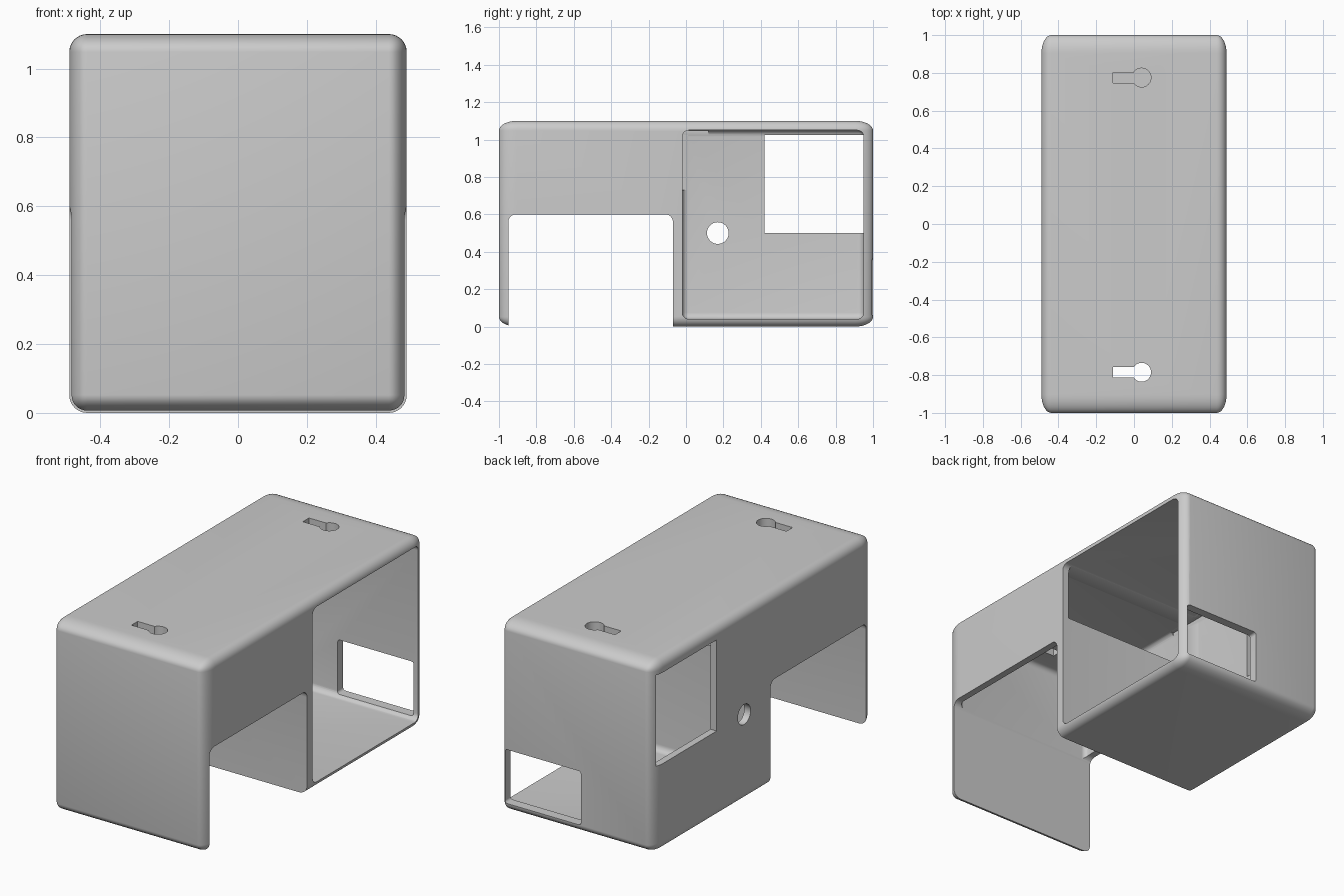
import bpy, bmesh
from mathutils import Vector, Matrix

scene_cube = bpy.data.objects.get("Cube")
if scene_cube:
    bpy.data.objects.remove(scene_cube, do_unlink=True)

grey = bpy.data.materials.new("light_grey")
grey.use_nodes = True
colour = (0.6, 0.6, 0.6, 1)
grey.diffuse_color = colour
grey.node_tree.nodes["Principled BSDF"].inputs["Base Color"].default_value = colour


def finish(name, bm):
    bmesh.ops.recalc_face_normals(bm, faces=bm.faces)
    mesh = bpy.data.meshes.new(name)
    bm.to_mesh(mesh)
    bm.free()
    mesh.materials.append(grey)
    obj = bpy.data.objects.new(name, mesh)
    bpy.context.collection.objects.link(obj)
    return obj


def rounded_box(name, low, high, radius=0, axes="xyz", stretch=1, segments=6):
    """Box from low to high; edges along the given axes are rounded."""
    low, high = Vector(low), Vector(high)
    size, centre = high - low, (low + high) / 2
    size.y /= stretch
    bm = bmesh.new()
    bmesh.ops.create_cube(bm, size=1, matrix=Matrix.Diagonal((*size, 1)))
    if radius:
        def along(edge):
            d = edge.verts[0].co - edge.verts[1].co
            return "xyz"[max(range(3), key=lambda i: abs(d[i]))]
        edges = [e for e in bm.edges if along(e) in axes]
        bmesh.ops.bevel(bm, geom=edges, offset=radius, segments=segments,
                        profile=0.5, affect='EDGES')
    bmesh.ops.scale(bm, vec=(1, stretch, 1), verts=bm.verts)
    bmesh.ops.translate(bm, vec=centre, verts=bm.verts)
    return finish(name, bm)


def cylinder(name, centre, radius, axis):
    turn = Matrix.Rotation(1.5707963, 4, 'Y') if axis == "x" else Matrix()
    bm = bmesh.new()
    bmesh.ops.create_cone(bm, cap_ends=True, segments=40, radius1=radius,
                          radius2=radius, depth=0.3,
                          matrix=Matrix.Translation(centre) @ turn)
    return finish(name, bm)


# Outer shell, with edge rounding stretched along its length
housing = rounded_box("housing", (-0.49, -1, 0), (0.49, 1, 1.1), 0.052,
                      stretch=1.85, segments=8)

cutters = [
    # Rear compartment, open on the left side
    rounded_box("rear_cavity", (-0.45, -0.02, 0.04), (0.8, 0.95, 1.05), 0.035),
    # Front compartment, open underneath
    rounded_box("front_cavity", (-0.45, -0.945, -0.3), (0.45, -0.075, 1.05), 0.03),
    # Passage over the top of the partition
    rounded_box("passage", (-0.448, -0.2, 0.73), (0.448, 0.12, 1.048)),
    # Side notches at the front
    rounded_box("side_notch", (-0.8, -0.95, -0.3), (0.8, -0.07, 0.6), 0.04, "x"),
    # Windows in the right side and the back
    rounded_box("side_window", (-0.7, 0.42, 0.5), (-0.4, 0.96, 1.025)),
    rounded_box("back_window", (-0.03, 0.9, 0.055), (0.455, 1.2, 0.365), 0.015, "y"),
    # Cable hole
    cylinder("cable_hole", (-0.49, 0.17, 0.5), 0.058, "x"),
]
# Keyhole hangers in the top
for y in (-0.785, 0.775):
    cutters.append(cylinder("keyhole_round", (0.04, y, 1.1), 0.05, "z"))
    cutters.append(rounded_box("keyhole_slot", (-0.11, y - 0.028, 0.95),
                               (0.04, y + 0.028, 1.22)))

bpy.ops.object.select_all(action='DESELECT')
bpy.context.view_layer.objects.active = housing
housing.select_set(True)
for cutter in cutters:
    cut = housing.modifiers.new(cutter.name, 'BOOLEAN')
    cut.operation = 'DIFFERENCE'
    cut.solver = 'EXACT'
    cut.object = cutter
    bpy.ops.object.modifier_apply(modifier=cut.name)
    bpy.data.objects.remove(cutter, do_unlink=True)

# One material slot, smooth rounded edges
housing.data.materials.clear()
housing.data.materials.append(grey)
for face in housing.data.polygons:
    face.material_index = 0
bpy.ops.object.shade_smooth_by_angle(angle=0.6)
